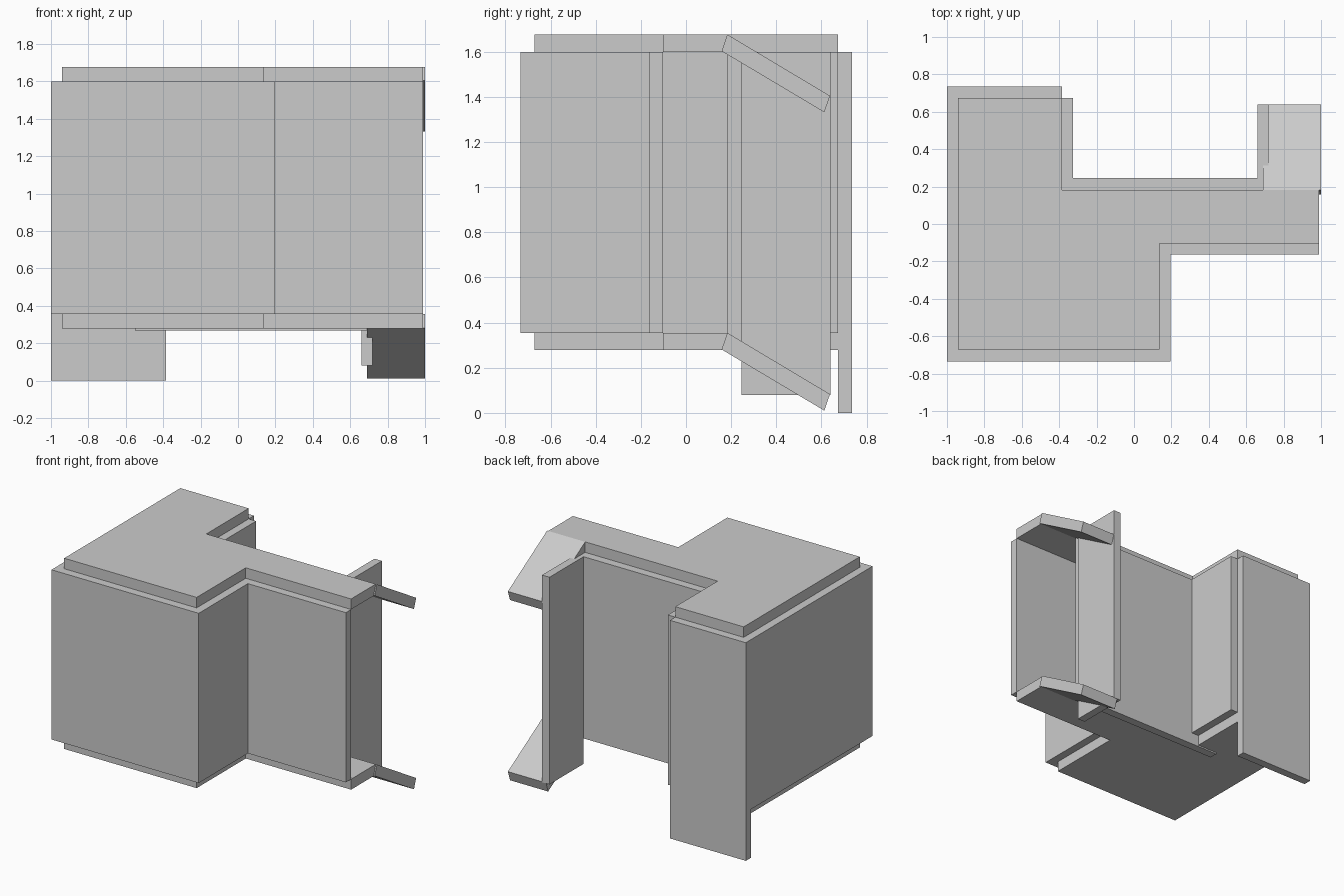
import bpy, bmesh
from mathutils import Vector

if "Cube" in bpy.data.objects:
    bpy.data.objects.remove(bpy.data.objects["Cube"])


def prism(name, points, offset):
    """Extrude a flat outline along an offset vector."""
    bm = bmesh.new()
    face = bm.faces.new([bm.verts.new(p) for p in points])
    ext = bmesh.ops.extrude_face_region(bm, geom=[face], use_keep_orig=True)
    verts = [g for g in ext["geom"] if isinstance(g, bmesh.types.BMVert)]
    bmesh.ops.translate(bm, verts=verts, vec=Vector(offset))
    bmesh.ops.recalc_face_normals(bm, faces=bm.faces)
    mesh = bpy.data.meshes.new(name)
    bm.to_mesh(mesh)
    bm.free()
    obj = bpy.data.objects.new(name, mesh)
    bpy.context.collection.objects.link(obj)
    return obj


def box(name, x0, x1, y0, y1, z0, z1):
    return prism(name, [(x0, y0, z0), (x1, y0, z0), (x1, y1, z0), (x0, y1, z0)],
                 (0, 0, z1 - z0))


FLOOR, TOP = 0.355, 1.6

# Floor and roof slabs with matching sloped end panels
outline = [(-0.94, -0.672), (0.135, -0.672), (0.135, -0.103), (0.99, -0.103),
           (0.99, 0.183), (-0.385, 0.183), (-0.385, 0.674), (-0.94, 0.674)]
slope = [(0.183, 0.077), (0.638, -0.195), (0.613, -0.268), (0.158, 0.003)]
for label, z in (("floor", 0.278), ("roof", 1.6)):
    prism(label + "_slab", [(x, y, z) for x, y in outline], (0, 0, 0.077))
    prism(label + "_slope", [(0.69, y, z + dz) for y, dz in slope], (0.309, 0, 0))

# Outer walls, set just outside the slab edges
walls = {
    "left_wall": (-1.0, -0.94, -0.734, 0.735, FLOOR),
    "front_wall": (-0.94, 0.195, -0.734, -0.672, FLOOR),
    "step_wall": (0.135, 0.195, -0.672, -0.103, FLOOR),
    "wing_front_wall": (0.195, 0.99, -0.164, -0.103, FLOOR),
    "inner_side_wall": (-0.385, -0.325, 0.245, 0.674, FLOOR),
    "wing_back_wall": (-0.55, 0.69, 0.183, 0.245, 0.267),
    "wing_side_wall": (0.66, 0.72, 0.245, 0.64, 0.08),
    "back_wall": (-1.0, -0.385, 0.674, 0.735, 0.0),
}
for name, (x0, x1, y0, y1, z0) in walls.items():
    box(name, x0, x1, y0, y1, z0, TOP)
